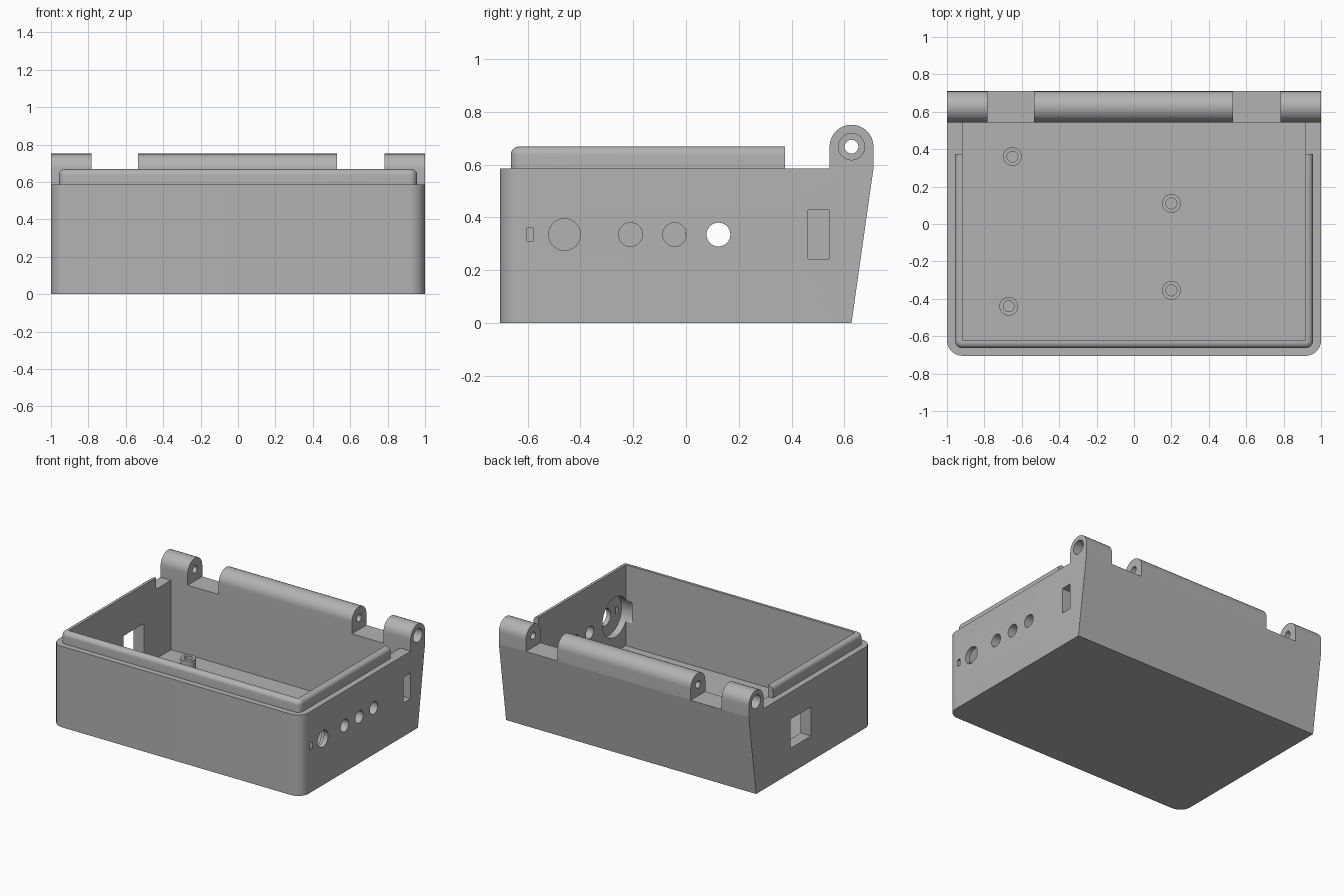
import bpy, bmesh, math
from mathutils import Matrix

if "Cube" in bpy.data.objects:
    bpy.data.objects.remove(bpy.data.objects["Cube"], do_unlink=True)

WALL = 0.083           # wall and floor thickness
RIM = 0.585            # height of the rim
BACK, FRONT = 0.71, -0.705
HINGE_Y, HINGE_Z = BACK - WALL, RIM + WALL

grey = bpy.data.materials.new("grey plastic")
grey.use_nodes = True
colour = (0.45, 0.45, 0.45, 1)
grey.diffuse_color = colour
grey.node_tree.nodes["Principled BSDF"].inputs["Base Color"].default_value = colour


def finish(name, bm):
    bmesh.ops.recalc_face_normals(bm, faces=bm.faces)
    mesh = bpy.data.meshes.new(name)
    bm.to_mesh(mesh)
    bm.free()
    mesh.materials.append(grey)
    obj = bpy.data.objects.new(name, mesh)
    bpy.context.collection.objects.link(obj)
    return obj


def prism(profile, x0, x1):
    """Extrude a (y, z) profile along x."""
    bm = bmesh.new()
    face = bm.faces.new([bm.verts.new((x0, y, z)) for y, z in profile])
    new = bmesh.ops.extrude_face_region(bm, geom=[face])["geom"]
    verts = [v for v in new if isinstance(v, bmesh.types.BMVert)]
    bmesh.ops.translate(bm, verts=verts, vec=(x1 - x0, 0, 0))
    return bm


def box(x0, x1, y0, y1, z0, z1):
    return prism([(y0, z0), (y1, z0), (y1, z1), (y0, z1)], x0, x1)


def cylinder(radius, depth, centre, axis="X"):
    bm = bmesh.new()
    turn = Matrix.Rotation(math.pi / 2, 4, "Y") if axis == "X" else Matrix()
    bmesh.ops.create_cone(bm, cap_ends=True, segments=40, radius1=radius, radius2=radius,
                          depth=depth, matrix=Matrix.Translation(centre) @ turn)
    return bm


def bevel(bm, rule, offset, segments=8):
    edges = [e for e in bm.edges if rule(*[v.co for v in e.verts])]
    bmesh.ops.bevel(bm, geom=edges, offset=offset, segments=segments,
                    profile=0.5, affect="EDGES")


def cut(obj, bm):
    cutter = finish("cutter", bm)
    cutter.hide_render = True
    mod = obj.modifiers.new("cut", "BOOLEAN")
    mod.operation, mod.solver, mod.object = "DIFFERENCE", "EXACT", cutter
    select(obj)
    bpy.ops.object.modifier_apply(modifier=mod.name)
    bpy.data.objects.remove(cutter, do_unlink=True)


def select(obj):
    bpy.ops.object.select_all(action="DESELECT")
    obj.select_set(True)
    bpy.context.view_layer.objects.active = obj


def is_front_corner(a, b):
    return a.y < -0.6 and b.y < -0.6 and abs(a.x - b.x) < 0.01 and abs(a.z - b.z) > 0.05


# Case body with a sloping back and rounded front corners
bm = prism([(FRONT, 0), (HINGE_Y, 0), (BACK, RIM), (FRONT, RIM)], -1, 1)
bevel(bm, is_front_corner, WALL)
case_body = finish("case_body", bm)
inner = 1 - WALL
cut(case_body, box(-inner, inner, FRONT + WALL, BACK - 2 * WALL, WALL, 1))

# Round connector holes in the left wall, with a recess behind the largest
cut(case_body, cylinder(0.145, 0.1, (inner, -0.5, 0.335)))
for y, radius in ((-0.46, 0.06), (-0.21, 0.045), (-0.043, 0.045), (0.123, 0.045)):
    cut(case_body, cylinder(radius, 0.3, (1, y, 0.335)))

# Rectangular openings in both side walls
cut(case_body, box(0.85, 1.1, -0.603, -0.577, 0.31, 0.36))
cut(case_body, box(0.85, 1.1, 0.463, 0.542, 0.243, 0.428))
cut(case_body, box(-1.1, -0.85, 0.0, 0.235, 0.18, 0.39))

# Raised lip around the front and sides, rounded on its outer edges
top = RIM + WALL
bm = box(-0.957, 0.957, FRONT + WALL / 2, 0.375, RIM, top)
bevel(bm, is_front_corner, 0.04)
bevel(bm, lambda a, b: min(a.z, b.z) > top - 0.001 and min(a.y, b.y) < 0.37, 0.03, 6)
rim_lip = finish("rim_lip", bm)
cut(rim_lip, box(-inner, inner, FRONT + WALL, 1, 0.5, 1))

# Hinge knuckles along the back
arc = [(HINGE_Y + WALL * math.cos(math.pi * i / 24), HINGE_Z + WALL * math.sin(math.pi * i / 24))
       for i in range(25)]
profile = [(BACK - 2 * WALL, RIM), (BACK, RIM)] + arc
knuckles = []
for name, x0, x1 in (("hinge_knuckle_right", -1, -0.783), ("hinge_knuckle_middle", -0.535, 0.53),
                     ("hinge_knuckle_left", 0.783, 1)):
    knuckle = finish(name, prism(profile, x0, x1))
    cut(knuckle, cylinder(0.026, 3, (0, HINGE_Y, HINGE_Z)))
    if name != "hinge_knuckle_middle":
        side = math.copysign(1, x0)
        cut(knuckle, cylinder(0.05, 0.2, (side, HINGE_Y, HINGE_Z)))
    knuckles.append(knuckle)

# Board standoffs on the floor
standoffs = []
for x, y in ((-0.65, 0.36), (0.2, 0.11), (0.2, -0.355), (-0.67, -0.44)):
    post = finish("standoff", cylinder(0.05, WALL, (x, y, 1.5 * WALL), "Z"))
    cut(post, cylinder(0.029, WALL, (x, y, 1.55 * WALL), "Z"))
    standoffs.append(post)

for obj in [case_body, rim_lip] + knuckles + standoffs:
    select(obj)
    bpy.ops.object.shade_smooth_by_angle(angle=math.radians(30))
